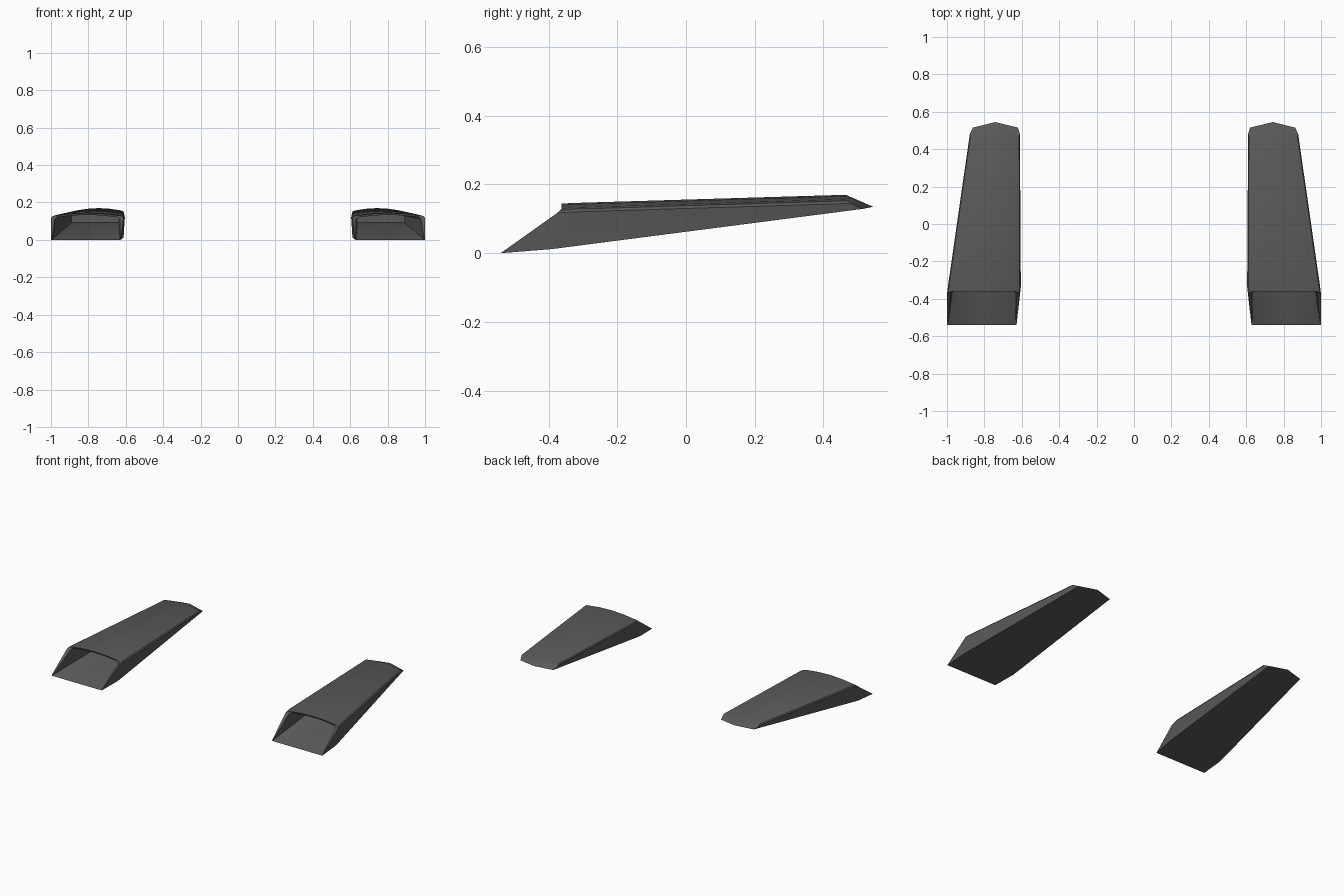
import bpy, bmesh

if "Cube" in bpy.data.objects:
    bpy.data.objects.remove(bpy.data.objects["Cube"])

# share across the width and share of the crown height for the arched roof
ARCH = [(0, 0), (0.015, 0.3), (0.06, 0.5), (0.27, 0.85), (0.5, 1), (0.73, 0.85), (0.94, 0.5), (0.985, 0.3), (1, 0)]


def ring(bm, floor_x, floor_y, floor_z, wall_x, wall_y, wall_z, top_y, top_z, point=(0, 0)):
    """One cross-section: three floor points, then the arched roof from inner to outer side."""
    a, b = floor_x
    pts = [(b, floor_y, floor_z),
           ((a + b) / 2, floor_y + point[0], floor_z + point[1]),
           (a, floor_y, floor_z)]
    for t, h in ARCH:
        pts.append((wall_x[0] + (wall_x[1] - wall_x[0]) * t,
                    wall_y + (top_y - wall_y) * min(1, h * 2),
                    wall_z + (top_z - wall_z) * h))
    return [bm.verts.new(p) for p in pts]


def bridge(bm, r1, r2):
    n = len(r1)
    for i in range(n):
        j = (i + 1) % n
        bm.faces.new((r1[i], r1[j], r2[j], r2[i]))


mat = bpy.data.materials.new("dark_grey")
mat.diffuse_color = (0.1, 0.1, 0.1, 1)
mat.use_nodes = True
mat.node_tree.nodes["Principled BSDF"].inputs["Base Color"].default_value = mat.diffuse_color


def scoop(name, side):
    bm = bmesh.new()
    rings = [
        # blind end and mouth of the hollow
        ring(bm, (0.64, 0.89), 0.21, 0.092, (0.64, 0.89), 0.21, 0.125, 0.21, 0.145),
        ring(bm, (0.632, 0.995), -0.535, 0.002, (0.632, 0.978), -0.372, 0.11, -0.358, 0.134),
        # outer shell from slanted mouth to tail
        ring(bm, (0.628, 1.0), -0.54, 0.0, (0.612, 1.0), -0.375, 0.117, -0.362, 0.144),
        ring(bm, (0.612, 0.998), -0.39, 0.012, (0.605, 0.995), -0.335, 0.12, -0.335, 0.146),
        ring(bm, (0.62, 0.862), 0.515, 0.129, (0.61, 0.878), 0.48, 0.145, 0.465, 0.17, (0.03, 0.006)),
    ]
    for r1, r2 in zip(rings, rings[1:]):
        bridge(bm, r1, r2)
    bm.faces.new(rings[0])
    # slanted tail cap, fanned from the pointed tip
    tail = rings[-1]
    tip = tail[1]
    loop = tail[2:] + tail[:1]
    for p, q in zip(loop, loop[1:]):
        bm.faces.new((tip, p, q))
    for v in bm.verts:
        v.co.x *= side
    bmesh.ops.recalc_face_normals(bm, faces=bm.faces)
    mesh = bpy.data.meshes.new(name)
    bm.to_mesh(mesh)
    bm.free()
    mesh.materials.append(mat)
    ob = bpy.data.objects.new(name, mesh)
    bpy.context.collection.objects.link(ob)
    bpy.ops.object.select_all(action='DESELECT')
    ob.select_set(True)
    bpy.context.view_layer.objects.active = ob
    bpy.ops.object.shade_smooth_by_angle(angle=0.5)


# mirrored pair of air scoops
scoop("right_air_scoop", 1)
scoop("left_air_scoop", -1)
